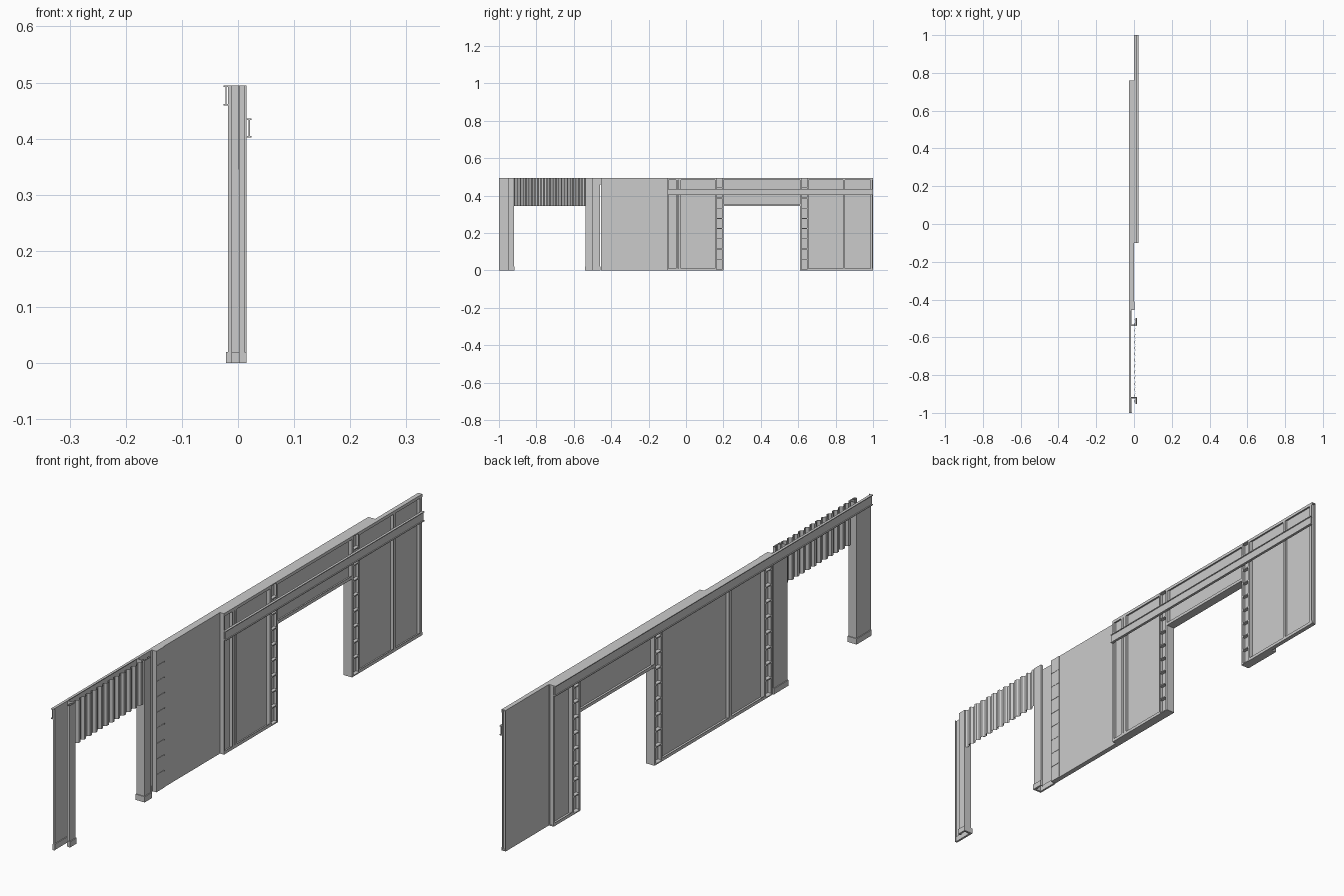
import bpy, bmesh

if "Cube" in bpy.data.objects:
    bpy.data.objects.remove(bpy.data.objects["Cube"])

H = 0.495       # wall height
DOOR = 0.345    # opening height
T = 0.0018      # sheet thickness


def boxes(name, parts):
    """One object from boxes given as (x0, x1, y0, y1, z0, z1)."""
    bm = bmesh.new()
    for x0, x1, y0, y1, z0, z1 in parts:
        geo = bmesh.ops.create_cube(bm, size=1)
        for v in geo["verts"]:
            v.co = ((x0 + x1) / 2 + v.co.x * (x1 - x0),
                    (y0 + y1) / 2 + v.co.y * (y1 - y0),
                    (z0 + z1) / 2 + v.co.z * (z1 - z0))
    me = bpy.data.meshes.new(name)
    bm.to_mesh(me)
    bm.free()
    ob = bpy.data.objects.new(name, me)
    bpy.context.collection.objects.link(ob)
    return ob


def xr(side, a, b):
    """x range at depth a..b on the front (+1) or back (-1) face."""
    return tuple(sorted((side * a, side * b)))


def panel(name, side, y0, y1, studs, depth):
    """Sheet with top and bottom tracks and T-shaped studs."""
    parts = [(*xr(side, 0, T), y0, y1, 0, H)]
    for z0, z1 in ((0, 0.004), (H - 0.004, H)):
        parts.append((*xr(side, 0, depth), y0, y1, z0, z1))
    parts.append((*xr(side, depth - T, depth), y0, y1, 0, 0.011))
    parts.append((*xr(side, depth - T, depth), y0, y1, H - 0.011, H))
    for y in studs:
        parts.append((*xr(side, 0, depth), y - 0.001, y + 0.001, 0, H))
        a, b = max(y - 0.006, y0), min(y + 0.006, y1)
        parts.append((*xr(side, depth - T, depth), a, b, 0, H))
    return boxes(name, parts)


def ladder_column(name, y0, y1, xa, xb):
    """Open column: two side plates with lips, a web and stiffener rungs."""
    parts = [(xa, xb, y0, y0 + 0.003, 0, H), (xa, xb, y1 - 0.003, y1, 0, H),
             (-T, T, y0, y1, 0, H)]
    for x in (xa, xb - T):
        parts.append((x, x + T, y0, y0 + 0.008, 0, H))
        parts.append((x, x + T, y1 - 0.008, y1, 0, H))
    parts.append((xa, xb, y0, y1, 0, 0.004))
    parts.append((xa, xb, y0, y1, H - 0.004, H))
    for i in range(8):
        z = 0.06 + i * 0.0545
        parts.append((xa + T, max(xb - T, 0.003), y0, y1, z - 0.002, z + 0.002))
    return boxes(name, parts)


def rail(name, x0, x1, y0, y1, z0, z1):
    """I-section rail."""
    m = (x0 + x1) / 2
    return boxes(name, [(m - 0.0012, m + 0.0012, y0, y1, z0, z1),
                        (x0, x1, y0, y1, z0, z0 + 0.003),
                        (x0, x1, y0, y1, z1 - 0.003, z1)])


def z_post(name, web, front_far, back_far):
    """Thin folded post with a boxed foot following the same profile."""
    parts = []
    for g, z1 in ((0, H), (0.003, 0.02)):
        for a, b, p, q in ((-0.018, 0.012, web - 0.001, web + 0.001),
                           (0.0105, 0.012, *sorted((web, front_far))),
                           (-0.018, -0.0165, *sorted((web, back_far)))):
            parts.append((a - g, b + g, max(p - g, -1), q + g, 0, z1))
    # return lips on both flanges
    d = 0.001
    parts.append((0.002, 0.012, front_far - d, front_far + d, 0, H))
    lo = max(back_far - d, -1)
    parts.append((-0.018, -0.011, lo, lo + 2 * d, 0, H))
    return boxes(name, parts)


# front framed panels (facing +x)
FD, BD = 0.0155, 0.018
panel("front_panel_left", 1, -0.10, 0.16, (-0.099, -0.048, -0.033), FD)
panel("front_panel_right", 1, 0.65, 1.0, (0.845, 0.992), FD)

# back framed panels (facing -x)
panel("back_panel_long", -1, -0.41, 0.16, (-0.22, ), BD)
panel("back_panel_short", -1, 0.65, 0.76, (0.757, ), BD)

# ladder columns at the door jambs and at the wall end
ladder_column("jamb_column_left", 0.155, 0.20, -BD, FD)
ladder_column("jamb_column_right", 0.61, 0.655, -BD, FD)
ladder_column("end_column", -0.455, -0.41, -BD, 0.001)

# lintel over the framed opening
boxes("lintel", [(-T, T, 0.2, 0.61, DOOR, H),
                 (-BD, FD, 0.2, 0.61, DOOR, DOOR + 0.004),
                 (-BD, FD, 0.2, 0.61, H - 0.004, H),
                 (FD - T, FD, 0.2, 0.61, DOOR, DOOR + 0.011),
                 (-BD, -BD + T, 0.2, 0.61, DOOR, DOOR + 0.011),
                 (FD - T, FD, 0.2, 0.61, H - 0.011, H)])

# long rails on both sides
rail("front_rail", FD, 0.024, -0.10, 1.0, 0.402, 0.436)
rail("back_rail", -0.026, -0.017, -1.0, 0.76, 0.459, H)

# folded posts of the corrugated opening
z_post("outer_post", -0.92, -0.95, -1.0)
z_post("inner_post", -0.535, -0.50, -0.46)

# corrugated header sheet
N, Y0, Y1 = 14, -0.945, -0.505
p = (Y1 - Y0) / N
profile = []
for i in range(N):
    y = Y0 + i * p
    profile += [(0.002, y), (0.002, y + p * 0.3),
                (0.0105, y + p * 0.5), (0.0105, y + p * 0.8)]
profile.append((0.002, Y1))
bm = bmesh.new()
low = [bm.verts.new((x, y, DOOR)) for x, y in profile]
high = [bm.verts.new((x, y, H)) for x, y in profile]
for i in range(len(profile) - 1):
    bm.faces.new((low[i], low[i + 1], high[i + 1], high[i]))
me = bpy.data.meshes.new("corrugated_header")
bm.to_mesh(me)
bm.free()
sheet = bpy.data.objects.new("corrugated_header", me)
bpy.context.collection.objects.link(sheet)
solid = sheet.modifiers.new("thickness", "SOLIDIFY")
solid.thickness = 0.001
